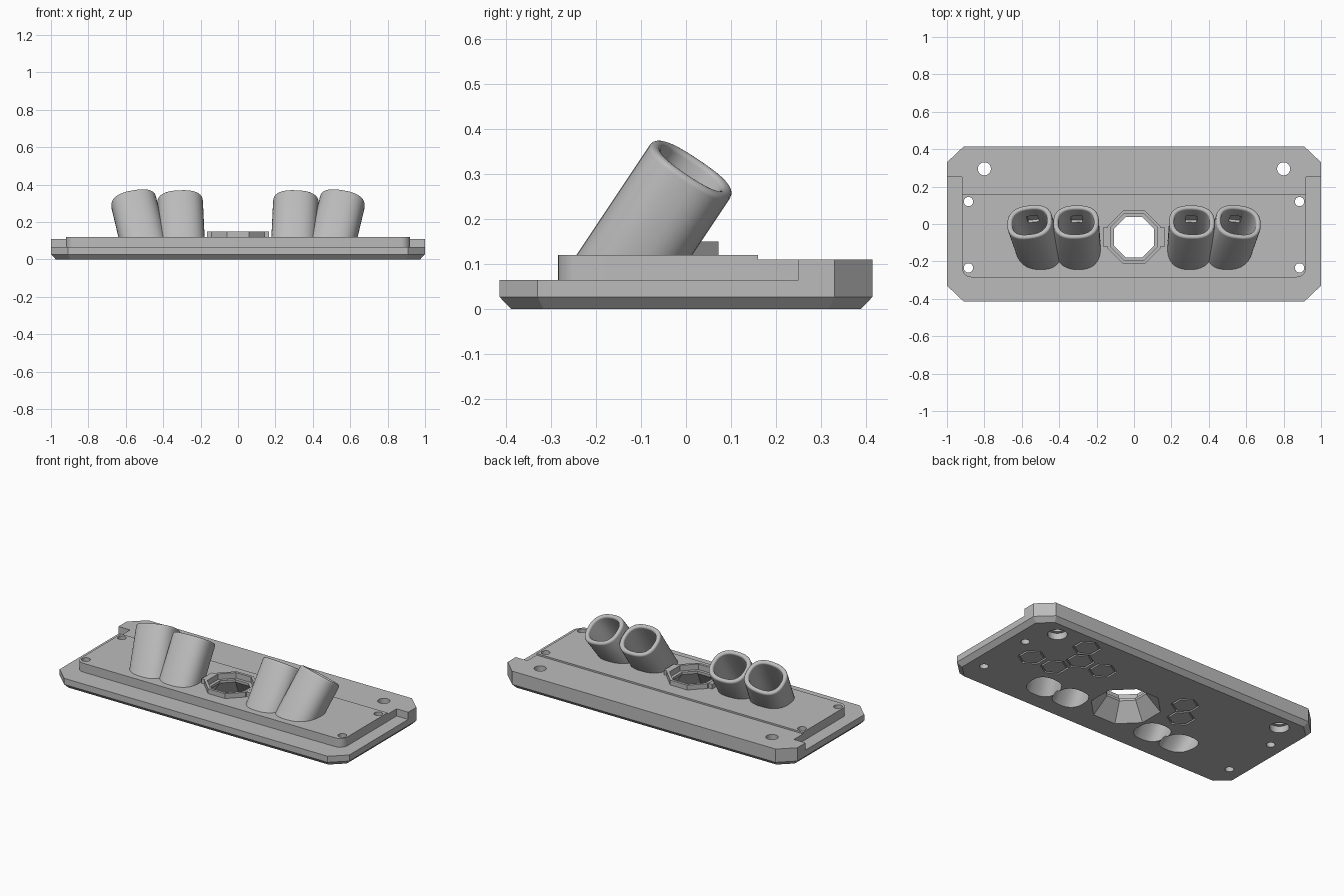
import bpy, bmesh, math
from mathutils import Vector

if "Cube" in bpy.data.objects:
    bpy.data.objects.remove(bpy.data.objects["Cube"])

grey = bpy.data.materials.new("light_grey")
grey.use_nodes = True
colour = (0.5, 0.5, 0.5, 1)
grey.diffuse_color = colour
grey.node_tree.nodes["Principled BSDF"].inputs["Base Color"].default_value = colour


def loft(name, rings):
    """Solid skinned through matching rings of points."""
    bm = bmesh.new()
    loops = [[bm.verts.new(p) for p in ring] for ring in rings]
    n = len(loops[0])
    for a, b in zip(loops, loops[1:]):
        for i in range(n):
            j = (i + 1) % n
            bm.faces.new((a[i], a[j], b[j], b[i]))
    bm.faces.new(loops[0][::-1])
    bm.faces.new(loops[-1])
    bmesh.ops.recalc_face_normals(bm, faces=bm.faces)
    mesh = bpy.data.meshes.new(name)
    bm.to_mesh(mesh)
    bm.free()
    mesh.materials.append(grey)
    obj = bpy.data.objects.new(name, mesh)
    bpy.context.collection.objects.link(obj)
    return obj


def flat(points, z):
    return [(x, y, z) for x, y in points]


def prism(name, points, z0, z1):
    return loft(name, [flat(points, z0), flat(points, z1)])


def rect(x0, x1, y0, y1):
    return [(x0, y0), (x1, y0), (x1, y1), (x0, y1)]


def polygon(cx, cy, r, sides, turn=0):
    return [(cx + r * math.cos(turn + math.tau * i / sides),
             cy + r * math.sin(turn + math.tau * i / sides)) for i in range(sides)]


def combine(target, tool, operation):
    """Apply a boolean and remove the tool."""
    tool.hide_render = True
    mod = target.modifiers.new(operation, "BOOLEAN")
    mod.operation, mod.object, mod.solver = operation, tool, "EXACT"
    bpy.context.view_layer.objects.active = target
    bpy.ops.object.modifier_apply(modifier=mod.name)
    bpy.data.objects.remove(tool)


def cut(target, tool):
    combine(target, tool, "DIFFERENCE")


def join(target, tool):
    combine(target, tool, "UNION")


def outline(inset):
    """Rectangle with clipped corners."""
    x, y, cx, cy = 1 - inset, 0.415 - inset, 0.91 - inset / 2, 0.33 - inset / 2
    return [(-cx, -y), (cx, -y), (x, -cy), (x, cy),
            (cx, y), (-cx, y), (-x, cy), (-x, -cy)]


# Main plate with chamfered underside
plate = loft("mounting_plate", [flat(outline(0.026), 0), flat(outline(0), 0.027),
                                flat(outline(0), 0.12)])

# Lower ledge around the raised centre
corner = 0.05
raised = [(0.92, 0.6), (-0.92, 0.6)]
for sx, start in ((-1, math.pi), (1, 1.5 * math.pi)):
    for i in range(7):
        a = start + i * math.pi / 12
        raised.append((sx * (0.92 - corner) + corner * math.cos(a),
                       -0.285 + corner + corner * math.sin(a)))
ledge = prism("ledge_cutter", rect(-1.2, 1.2, -0.6, 0.25), 0.065, 0.3)
cut(ledge, prism("raised_centre", raised, 0, 0.5))
cut(plate, ledge)
cut(plate, prism("rear_step", rect(-1.2, 1.2, 0.16, 0.6), 0.11, 0.3))

# Octagonal collar with side lugs
centre_y = -0.07
eighth = math.pi / 8


def octagon(apothem):
    return polygon(0, centre_y, apothem / math.cos(eighth), 8, eighth)


join(plate, prism("collar", octagon(0.142), 0.08, 0.15))
join(plate, prism("collar_lugs", rect(-0.167, 0.167, centre_y - 0.05, centre_y + 0.05),
                  0.07, 0.149))


# Angled sockets with a rounded rim
def superellipse(hx, hy, steps=40, power=2.5):
    pts = []
    for i in range(steps):
        a = math.tau * i / steps
        c, s = math.cos(a), math.sin(a)
        pts.append((math.copysign(abs(c) ** (2 / power), c) * hx,
                    math.copysign(abs(s) ** (2 / power), s) * hy))
    return pts


class Socket:
    def __init__(self, base_x, top_x):
        self.top = Vector((top_x, 0.015, 0.315))
        self.axis = (self.top - Vector((base_x, -0.195, 0))).normalized()
        self.v = self.axis.cross(Vector((1, 0, 0))).normalized()
        self.u = self.v.cross(self.axis)

    def ring(self, hx, hy, along):
        return [self.top + self.u * a + self.v * b + self.axis * along
                for a, b in superellipse(hx, hy)]

    def drop(self, ring, z):
        return [p - self.axis * ((p.z - z) / self.axis.z) for p in ring]

    def solid(self, hx, hy, foot, rim, extra):
        """Sleeve from a level foot to a rim that curves by a signed radius."""
        r = abs(rim)
        rings = [self.drop(self.ring(hx, hy, -r), foot)]
        for i in range(6):
            a = i * math.pi / 10
            inset = rim * (1 - math.cos(a))
            rings.append(self.ring(hx - inset, hy - inset, -r + r * math.sin(a)))
        if extra:
            rings.append(self.ring(hx - rim, hy - rim, extra))
        return loft("socket", rings)

    def pocket(self):
        """Small square recess in the rear wall of the bore."""
        def square(b):
            return [self.top + self.u * x + self.axis * (z - 0.1) + self.v * b
                    for x, z in rect(-0.03, 0.03, -0.03, 0.03)]
        side = 1 if self.v.y > 0 else -1
        return loft("pocket", [square(side * 0.06), square(side * 0.095)])


sockets = [Socket(s * b, s * t) for s in (-1, 1) for b, t in ((0.295, 0.31), (0.485, 0.56))]
for s in sockets:
    join(plate, s.solid(0.122, 0.107, 0.05, 0.013, 0))
for s in sockets:
    cut(plate, s.solid(0.095, 0.08, -0.1, -0.012, 0.05))
    cut(plate, s.pocket())

# Central opening, widening downwards, with a recess inside the collar
cut(plate, loft("opening", [flat(octagon(0.193), -0.01), flat(octagon(0.108), 0.1),
                            flat(octagon(0.108), 0.2)]))
cut(plate, prism("collar_recess", octagon(0.126), 0.115, 0.2))

# Screw holes, the rear pair counterbored from below
for s in (-1, 1):
    for x, y, r in ((0.8, 0.295, 0.035), (0.885, 0.12, 0.025), (0.885, -0.235, 0.025)):
        cut(plate, prism("screw_hole", polygon(s * x, y, r, 24), -0.1, 0.3))
    cut(plate, prism("counterbore", polygon(s * 0.8, 0.295, 0.055, 24), -0.1, 0.04))

# Hexagonal grooves in the underside
for x, y in ((0.58, 0.285), (0.746, 0.012), (0.583, 0.01), (0.514, 0.15),
             (0.351, 0.148), (-0.244, 0.149), (-0.318, 0.025)):
    groove = prism("hex_groove", polygon(x, y, 0.08, 6, math.pi / 6), -0.02, 0.01)
    cut(groove, prism("hex_core", polygon(x, y, 0.068, 6, math.pi / 6), -0.1, 0.1))
    cut(plate, groove)

# Smooth curved walls, keep hard edges
bpy.ops.object.select_all(action="DESELECT")
plate.select_set(True)
bpy.context.view_layer.objects.active = plate
bpy.ops.object.shade_smooth_by_angle(angle=math.radians(30))
